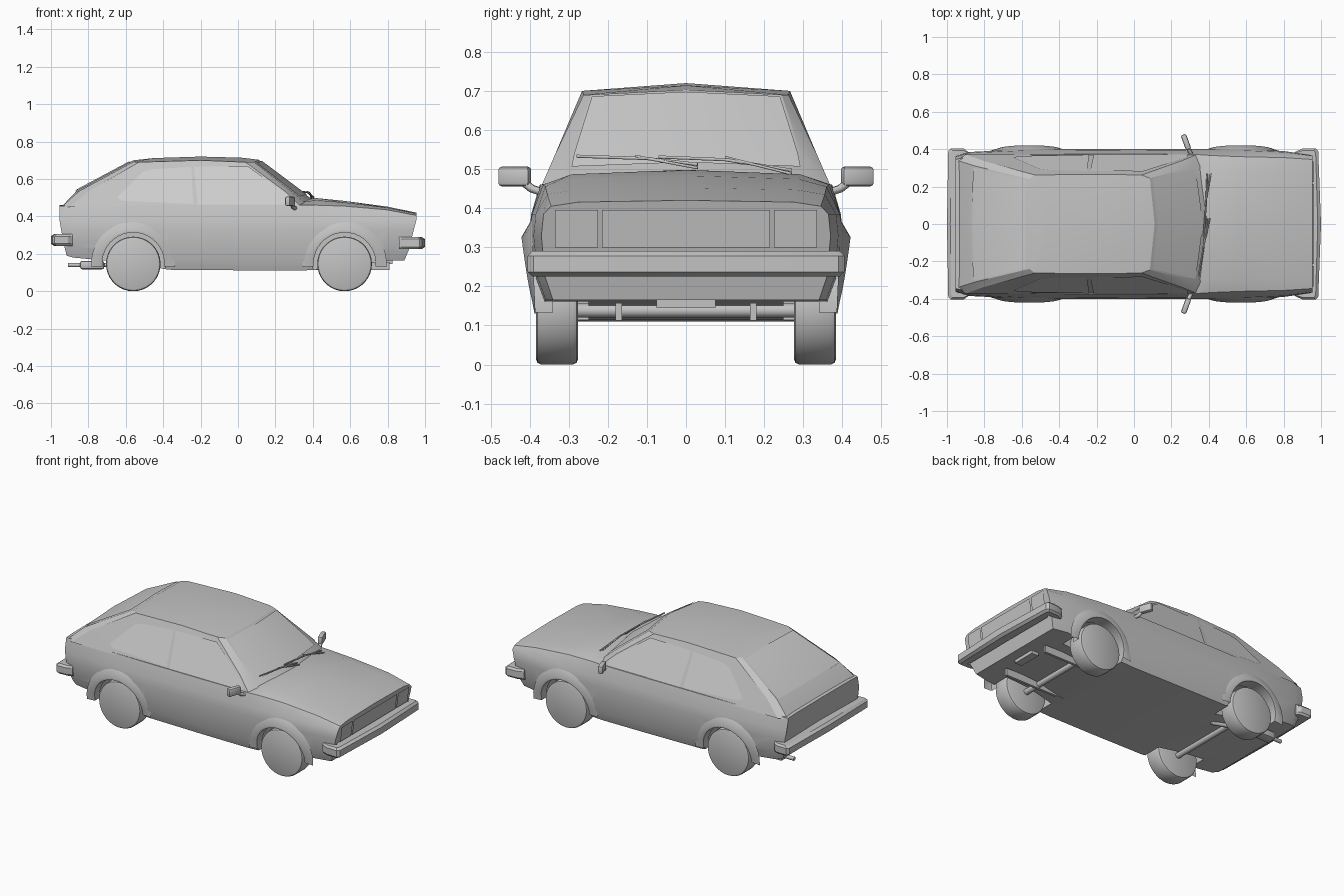
import bpy, bmesh, math
from mathutils import Vector, Matrix

if "Cube" in bpy.data.objects:
    bpy.data.objects.remove(bpy.data.objects["Cube"])

def material(name, v):
    m = bpy.data.materials.new(name)
    m.diffuse_color = (v, v, v, 1)
    m.use_nodes = True
    m.node_tree.nodes["Principled BSDF"].inputs["Base Color"].default_value = m.diffuse_color
    return m

GREY = material("body grey", 0.55)
GLASS = material("pale glass", 0.62)

def finish(name, bm, mats=(GREY,), angle=35, fix=True):
    """Turn a bmesh into a named object with smooth shading by angle."""
    if fix:
        bmesh.ops.recalc_face_normals(bm, faces=bm.faces)
    me = bpy.data.meshes.new(name)
    bm.to_mesh(me)
    bm.free()
    ob = bpy.data.objects.new(name, me)
    bpy.context.collection.objects.link(ob)
    for m in mats:
        me.materials.append(m)
    smooth(ob, angle)
    return ob

def smooth(ob, angle=35):
    bpy.ops.object.select_all(action='DESELECT')
    ob.select_set(True)
    bpy.context.view_layer.objects.active = ob
    bpy.ops.object.shade_smooth_by_angle(angle=math.radians(angle))

def grid(bm, rows, close=False):
    """Skin a list of equally long point rows."""
    vs = [[bm.verts.new(p) for p in r] for r in rows]
    n = len(rows[0])
    for a, b in zip(vs, vs[1:]):
        for i in range(n if close else n - 1):
            j = (i + 1) % n
            bm.faces.new((a[i], a[j], b[j], b[i]))
    return vs

def cylinder(bm, c, r, depth, axis='Y', seg=36):
    rot = Matrix.Rotation(math.pi / 2, 4, 'X' if axis == 'Y' else 'Y')
    return bmesh.ops.create_cone(bm, cap_ends=True, segments=seg, radius1=r, radius2=r,
                                 depth=depth, matrix=Matrix.Translation(c) @ rot)

def box(name, c, size, rot=0, bevel=0.0):
    bm = bmesh.new()
    bmesh.ops.create_cube(bm, size=1, matrix=Matrix.Translation(c) @ Matrix.Rotation(rot, 4, 'Z')
                          @ Matrix.Diagonal((*size, 1)))
    if bevel:
        bmesh.ops.bevel(bm, geom=bm.edges[:], offset=bevel, segments=2, affect='EDGES', profile=0.5)
    return finish(name, bm)

def tube(name, pts, r):
    cu = bpy.data.curves.new(name, 'CURVE')
    cu.dimensions = '3D'
    cu.bevel_depth, cu.bevel_resolution, cu.use_fill_caps = r, 1, True
    sp = cu.splines.new('POLY')
    sp.points.add(len(pts) - 1)
    for p, q in zip(sp.points, pts):
        p.co = (*q, 1)
    ob = bpy.data.objects.new(name, cu)
    bpy.context.collection.objects.link(ob)
    cu.materials.append(GREY)

WHEELS = (-0.56, 0.57)
WZ = 0.148

# Lower body: lofted sections (x, floor, half width, shoulder y, shoulder z, centre z)
stations = [(-0.955, .19, .365, .345, .455, .46), (-0.88, .18, .385, .36, .46, .465),
            (-0.57, .15, .40, .37, .46, .46), (-0.37, .115, .40, .373, .46, .46),
            (0.0, .112, .402, .374, .46, .46), (0.33, .11, .40, .372, .46, .485),
            (0.42, .115, .40, .366, .46, .498), (0.57, .15, .40, .36, .455, .483),
            (0.80, .165, .39, .355, .435, .452), (0.955, .165, .37, .345, .405, .42)]
lean = [.065, .065, .04, .015, 0, 0, 0, 0]
rows = []
for k, (x, zb, w, ys, zs, zc) in enumerate(stations):
    s = 0.6 if k == 0 else -1 if k == len(stations) - 1 else 0
    half = [(0, zb), (w * .92, zb), (w * .975, zb + .06), (w, .33), (w * .985, .385),
            (ys, zs), (ys * .8, zs + .7 * (zc - zs)), (0, zc)]
    pts = [(x + s * d, y, z) for d, (y, z) in zip(lean, half)]
    rows.append(pts + [(px, -y, z) for px, y, z in pts[-2:0:-1]])
bm = bmesh.new()
vs = grid(bm, rows, close=True)
bm.faces.new(vs[0])
bm.faces.new(vs[-1])
body = finish("lower_body", bm)

# Wheel wells cut out of the body
bm = bmesh.new()
for x in WHEELS:
    for s in (-1, 1):
        cylinder(bm, (x, s * .43, WZ), .17, .36, seg=48)
cutter = finish("wheel_well_cutter", bm)
cutter.hide_render = True
mod = body.modifiers.new("wells", 'BOOLEAN')
mod.operation, mod.object, mod.solver = 'DIFFERENCE', cutter, 'EXACT'
bpy.context.view_layer.objects.active = body
bpy.ops.object.modifier_apply(modifier=mod.name)
bpy.data.objects.remove(cutter)
smooth(body)

# Cabin: belt, middle and roof points from the rear centre round to the front centre
belt = [(-.945, 0, .45), (-.945, .34, .45), (-.90, .372, .45), (-.2, .373, .45),
        (.34, .373, .45), (.375, .31, .46), (.405, 0, .485)]
mid = [(-.86, 0, .54), (-.85, .31, .535), (-.80, .336, .535), (-.2, .336, .535),
       (.25, .336, .535), (.285, .295, .535), (.335, 0, .535)]
roof = [(-.56, 0, .70), (-.56, .24, .692), (-.53, .262, .69), (-.2, .266, .70),
        (.04, .262, .69), (.085, .245, .69), (.11, 0, .703)]
crown = [roof[0], roof[0], (-.45, 0, .712), (-.2, 0, .72), (.02, 0, .714), roof[6], roof[6]]
bm = bmesh.new()
for s in (1, -1):
    grid(bm, [[(x, s * y, z) for x, y, z in r] for r in (belt, mid, roof, crown)])
bmesh.ops.remove_doubles(bm, verts=bm.verts, dist=1e-4)
bmesh.ops.dissolve_degenerate(bm, edges=bm.edges, dist=1e-4)
finish("cabin", bm, angle=28)

# Windscreen and rear window: sheets just above the cabin surface
def lerp(a, b, t):
    return Vector(a).lerp(Vector(b), t)

def end_glass(name, corner, centre, low, off):
    rows = []
    for a, b, t in ((belt, mid, low), (mid, roof, 0), (mid, roof, .94)):
        c, e = lerp(a[centre], b[centre], t), lerp(a[corner], b[corner], t)
        e = c.lerp(e, .97)
        rows.append([Vector((p.x, s * p.y, p.z)) + Vector(off) for p, s in ((e, -1), (c, 1), (e, 1))])
    bm = bmesh.new()
    grid(bm, rows)
    bmesh.ops.recalc_face_normals(bm, faces=bm.faces)
    if sum(f.normal.z for f in bm.faces) < 0:
        bmesh.ops.reverse_faces(bm, faces=bm.faces)
    finish(name, bm, (GLASS,), fix=False)

end_glass("windscreen", 5, 6, .55, (.003, 0, .005))
end_glass("rear_window", 1, 0, .92, (-.002, 0, .005))

# Side windows with a narrow raised frame around the pane
panes = {"quarter_window": [(-.645, .50), (-.51, .635), (-.46, .65), (-.25, .663), (-.24, .465), (-.62, .482)],
         "door_window": [(-.235, .663), (.05, .668), (.285, .50), (.285, .462), (-.215, .462)]}
for name, poly in panes.items():
    for s, side in ((-1, "right"), (1, "left")):
        bm = bmesh.new()
        f = bm.faces.new([bm.verts.new((x, s * (.3775 - (z - .45) * .44), z + .002)) for x, z in poly])
        f.normal_update()
        if f.normal.y * s < 0:
            f.normal_flip()
        bmesh.ops.inset_region(bm, faces=[f], thickness=.01, depth=-.003)
        f.material_index = 1
        finish(f"{side}_{name}", bm, (GREY, GLASS), angle=10, fix=False)

# Flared wheel arch lips
for x0 in WHEELS:
    for s in (-1, 1):
        rows = []
        for i in range(21):
            a = math.radians(-5 + 190 * i / 20)
            bulge = .022 * max(0, math.sin(a)) ** .7
            rows.append([(x0 + r * math.cos(a), s * y, WZ + r * math.sin(a))
                         for r, y in ((.166, .34), (.166, .385 + bulge * 1.5),
                                      (.178, .388 + bulge * 1.5), (.225, .385 + bulge * .4))])
        bm = bmesh.new()
        grid(bm, rows)
        finish("wheel_arch", bm, angle=50)

# Wheels with rounded shoulders
for x in WHEELS:
    for s in (-1, 1):
        bm = bmesh.new()
        cylinder(bm, (x, s * .33, WZ - .002), .146, .108)
        rim = [e for e in bm.edges if abs(e.verts[0].co.y - e.verts[1].co.y) < 1e-4]
        bmesh.ops.bevel(bm, geom=rim, offset=.014, segments=2, affect='EDGES', profile=.5)
        finish("wheel", bm, angle=40)
    # axle between each pair of wheels
    bm = bmesh.new()
    cylinder(bm, (x, 0, WZ - .01), .018, .56, seg=12)
    finish("axle", bm)

# Wraparound bumpers
def bumper(name, s, path, z0, z1):
    rows = []
    for (xo, yo), (xi, yi) in path:
        c = .012
        xm, ym = xo + (xi - xo) * .25, yo + (yi - yo) * .25
        rows.append([(s * xm, ym, z0), (s * xo, yo, z0 + c), (s * xo, yo, z1 - c),
                     (s * xm, ym, z1), (s * xi, yi, z1), (s * xi, yi, z0)])
    rows += [[(x, -y, z) for x, y, z in r] for r in rows[-2::-1]]
    bm = bmesh.new()
    vs = grid(bm, rows, close=True)
    bm.faces.new(vs[0])
    bm.faces.new(vs[-1])
    finish(name, bm, angle=30)

bumper("front_bumper", 1, [((.86, .385), (.86, .36)), ((.90, .403), (.90, .36)),
                           ((.97, .405), (.94, .36)), ((.985, .39), (.93, .34)),
                           ((1.0, 0), (.93, 0))], .225, .29)
bumper("rear_bumper", -1, [((.885, .385), (.885, .36)), ((.91, .403), (.91, .36)),
                           ((.98, .405), (.94, .36)), ((.993, .39), (.93, .34)),
                           ((1.0, 0), (.93, 0))], .242, .306)

# Grille panel and headlight plates on the nose
bm = bmesh.new()
for y0, y1 in ((-.335, -.225), (-.215, .215), (.225, .335)):
    f = bm.faces.new([bm.verts.new((x, y, z)) for x, y, z in
                      ((.946, y0, .30), (.946, y1, .30), (.9585, y1, .395), (.9585, y0, .395))])
    bmesh.ops.inset_region(bm, faces=[f], thickness=.008, depth=-.002)
finish("grille_and_lamps", bm, angle=10, fix=False)

# Door mirrors on short arms
for s in (-1, 1):
    box("door_mirror", (.278, s * .438, .481), (.03, .085, .05), rot=s * .35, bevel=.009)
    tube("mirror_arm", [(.31, s * .365, .44), (.295, s * .395, .45), (.285, s * .42, .47)], .011)

# Wipers
tube("wiper_blade", [(.345, -.28, .533), (.375, -.1, .527), (.392, .03, .512)], .0045)
tube("wiper_blade", [(.372, -.07, .531), (.385, .1, .524), (.392, .27, .497)], .0045)
tube("wiper_arm", [(.37, -.13, .533), (.405, .03, .503)], .004)
tube("wiper_arm", [(.38, .1, .53), (.41, .27, .488)], .004)

# Underside: subframe rails, cross beam and exhaust
for s in (-1, 1):
    box("front_rail", (.60, s * .172, .135), (.42, .016, .045))
box("cross_beam", (.80, 0, .157), (.05, .15, .025))
tube("exhaust_pipe", [(-.91, .22, .14), (-.70, .22, .14), (-.45, .15, .125)], .012)
box("muffler", (-.78, .22, .14), (.13, .07, .045), bevel=.012)
